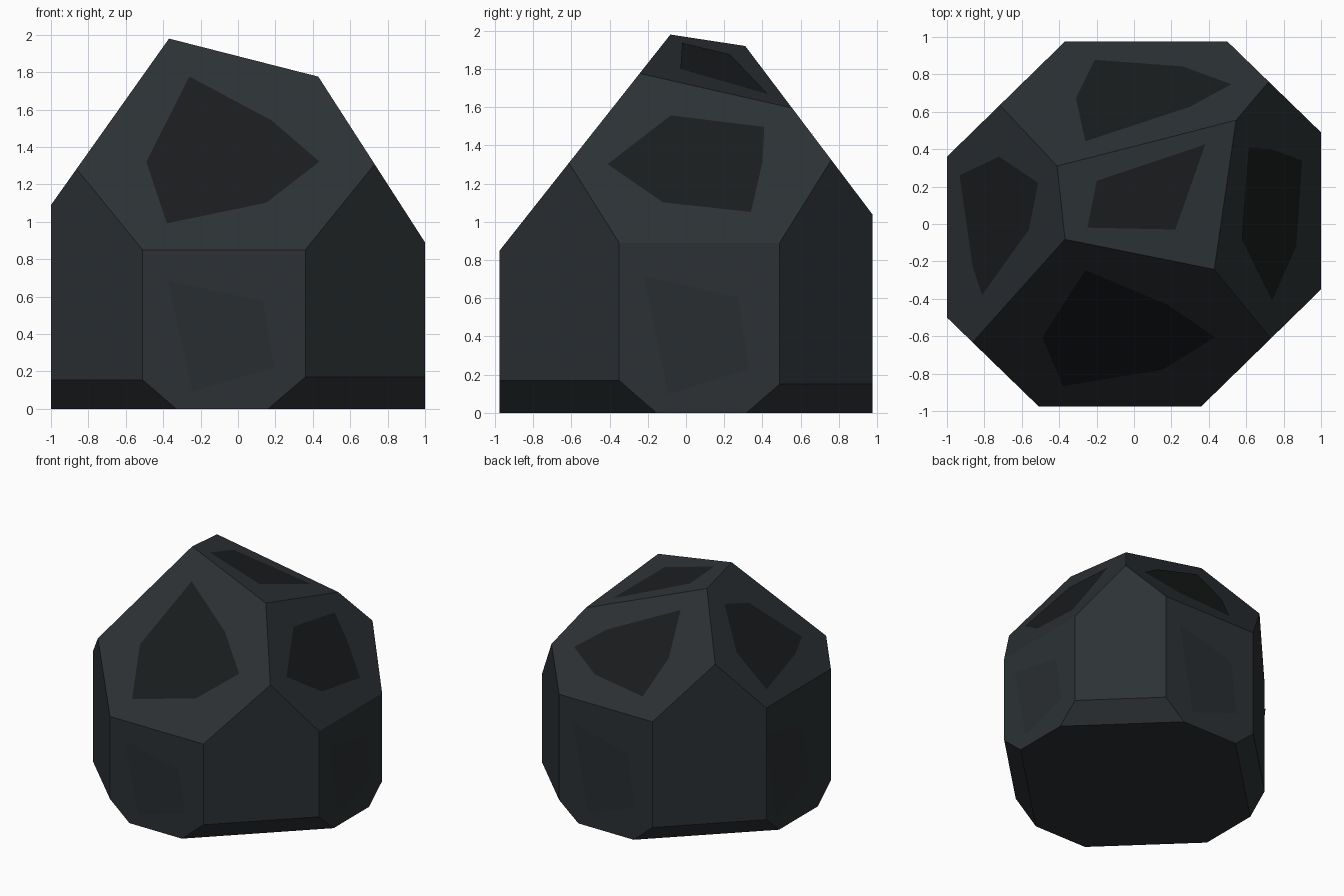
import bpy, bmesh
from mathutils import Vector

if "Cube" in bpy.data.objects:
    bpy.data.objects.remove(bpy.data.objects["Cube"])

CENTRE = Vector((0, 0, 0.8))
HX, HY = 1.0, 0.975
LIFT = 0.003


def material(name, rgb):
    m = bpy.data.materials.new(name)
    m.diffuse_color = (*rgb, 1)
    m.use_nodes = True
    m.node_tree.nodes["Principled BSDF"].inputs["Base Color"].default_value = m.diffuse_color
    return m


def add_object(name, bm, mat):
    me = bpy.data.meshes.new(name)
    bm.to_mesh(me)
    bm.free()
    ob = bpy.data.objects.new(name, me)
    bpy.context.collection.objects.link(ob)
    me.materials.append(mat)
    return ob


def cut(bm, p, n):
    """Slice off everything outside a plane and cap the cut."""
    n = n.normalized()
    if (p - CENTRE).dot(n) < 0:
        n = -n
    geom = bm.verts[:] + bm.edges[:] + bm.faces[:]
    res = bmesh.ops.bisect_plane(bm, geom=geom, dist=1e-5, plane_co=p,
                                 plane_no=n, clear_outer=True)
    edges = [e for e in bm.edges if e.is_valid and e.is_boundary]
    if edges:
        bmesh.ops.contextual_create(bm, geom=edges)


def facet(name, points, normal, mat):
    """Thin dark facet lying on a face of the stone."""
    n = normal.normalized()
    bm = bmesh.new()
    f = bm.faces.new([bm.verts.new(p + n * LIFT) for p in points])
    f.normal_update()
    if f.normal.dot(n) < 0:
        f.normal_flip()
    add_object(name, bm, mat)


stone = material("stone", (0.025, 0.031, 0.035))
dark = material("dark facet", (0.010, 0.012, 0.013))
side_mat = material("side facet", (0.022, 0.027, 0.030))

# Upper planes as z = c + a*x + b*y
planes = {
    "top": (1.857, -0.292, -0.184),
    "front": (0.85 + 1.265 * HY, 0, 1.265),
    "right": (0.89 + 1.553, -1.553, 0),
    "back": (1.04 + 1.323 * HY, 0, -1.323),
    "left": (1.09 + 1.41, 1.41, 0),
}

# Corner cuts: two plan points, bevel height, bevel foot along the front/back wall
corners = [
    ((0.36, -HY), (1, -0.35), 0.17, 0.16),
    ((0.50, HY), (1, 0.49), 0.15, 0.32),
    ((-0.37, HY), (-1, 0.36), 0.15, -0.195),
    ((-0.51, -HY), (-1, -0.50), 0.155, -0.33),
]

# Stone body: a block sliced by planes
bm = bmesh.new()
bmesh.ops.create_cube(bm, size=2)
for v in bm.verts:
    v.co = (v.co.x * HX, v.co.y * HY, (v.co.z + 1) * 1.25)
for (x1, y1), (x2, y2), h, foot in corners:
    p, q = Vector((x1, y1, h)), Vector((x2, y2, h))
    cut(bm, p, (q - p).cross(Vector((0, 0, 1))))
    cut(bm, p, (q - p).cross(Vector((foot, y1, 0)) - p))
for c, a, b in planes.values():
    cut(bm, Vector((0, 0, c)), Vector((-a, -b, 1)))
bmesh.ops.remove_doubles(bm, verts=bm.verts[:], dist=0.004)
bmesh.ops.recalc_face_normals(bm, faces=bm.faces[:])
add_object("stone_body", bm, stone)

# Facets on the upper planes, plan outlines (x, y);
# front is read as (x, z) and right as (y, z)
outlines = {
    "top": [(-.20, .23), (.38, .425), (.22, -.03), (-.25, -.02)],
    "front": [(-.26, 1.775), (.18, 1.54), (.435, 1.32), (.15, 1.10), (-.38, .99), (-.49, 1.32)],
    "right": [(-.08, 1.555), (.41, 1.495), (.40, 1.31), (.34, 1.05), (-.12, 1.10), (-.41, 1.30)],
    "back": [(-.21, .875), (.26, .84), (.52, .745), (.30, .625), (-.26, .44), (-.31, .67)],
    "left": [(-.72, .36), (-.51, .22), (-.56, -.03), (-.81, -.38), (-.86, -.23), (-.93, .26)],
}
for name, pts in outlines.items():
    c, a, b = planes[name]
    if name == "front":
        pts = [(x, (z - c) / b) for x, z in pts]
    elif name == "right":
        pts = [((z - c) / a, y) for y, z in pts]
    facet(name + "_upper_facet", [Vector((x, y, c + a * x + b * y)) for x, y in pts],
          Vector((-a, -b, 1)), dark)

# Facets on the four upright walls share one outline, scaled to each wall
outline = [(-.69, .805), (.48, .68), (.62, .26), (-.39, .11)]
walls = [  # name, outward normal, distance, wall centre along its run, half width, height
    ("front", (0, -1, 0), HY, -0.075, 0.435, 0.85),
    ("right", (1, 0, 0), HX, 0.07, 0.42, 0.89),
    ("back", (0, 1, 0), HY, -0.065, 0.435, 1.04),
    ("left", (-1, 0, 0), HX, 0.07, 0.43, 1.09),
]
for name, n, d, mid, half, height in walls:
    n = Vector(n)
    run = Vector((0, 0, 1)).cross(n)
    mid *= -1 if name == "left" else 1
    if name == "back":
        mid = -0.065
    facet(name + "_wall_facet",
          [n * d + run * (mid + u * half) + Vector((0, 0, v * height)) for u, v in outline],
          n, side_mat)
